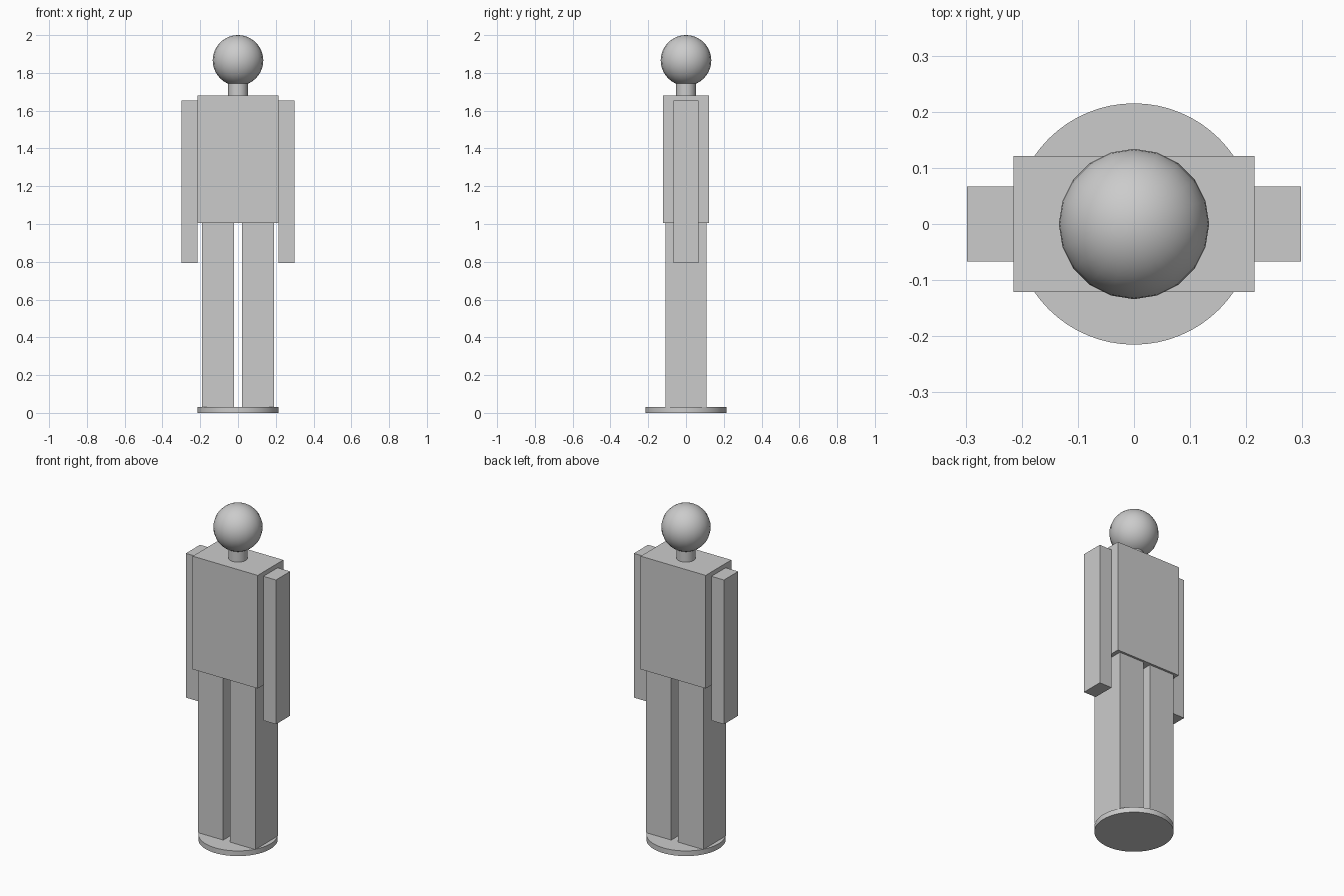
import bpy

cube = bpy.data.objects.get("Cube")
if cube:
    bpy.data.objects.remove(cube, do_unlink=True)

# One plain grey for the whole figure
grey = bpy.data.materials.new("plain_grey")
grey.use_nodes = True
colour = (0.6, 0.6, 0.6, 1)
grey.diffuse_color = colour
grey.node_tree.nodes["Principled BSDF"].inputs["Base Color"].default_value = colour


def finish(name, smooth=False):
    obj = bpy.context.object
    obj.name = name
    obj.data.materials.append(grey)
    if smooth:
        bpy.ops.object.shade_smooth_by_angle()
    return obj


def box(name, x, y, z):
    """Box from (low, high) ranges along each axis."""
    ranges = (x, y, z)
    bpy.ops.mesh.primitive_cube_add(size=1, location=[(a + b) / 2 for a, b in ranges])
    obj = finish(name)
    obj.scale = [b - a for a, b in ranges]
    bpy.ops.object.transform_apply(location=False, rotation=False, scale=True)


def cylinder(name, radius, low, high, sides):
    bpy.ops.mesh.primitive_cylinder_add(vertices=sides, radius=radius, depth=high - low,
                                        location=(0, 0, (low + high) / 2))
    finish(name, smooth=True)


# Base disc and torso
cylinder("base", 0.215, 0, 0.031, 64)
box("torso", (-0.215, 0.215), (-0.121, 0.121), (1.005, 1.681))

# Legs and arms, mirrored left and right
for side, s in (("left", 1), ("right", -1)):
    box(side + "_leg", sorted((s * 0.022, s * 0.19)), (-0.108, 0.108), (0.031, 1.005))
    box(side + "_arm", sorted((s * 0.215, s * 0.298)), (-0.067, 0.067), (0.793, 1.655))

# Neck and head
cylinder("neck", 0.052, 1.681, 1.76, 32)
bpy.ops.mesh.primitive_uv_sphere_add(segments=20, ring_count=20, radius=0.134,
                                     location=(0, 0, 1.866))
finish("head", smooth=True)
